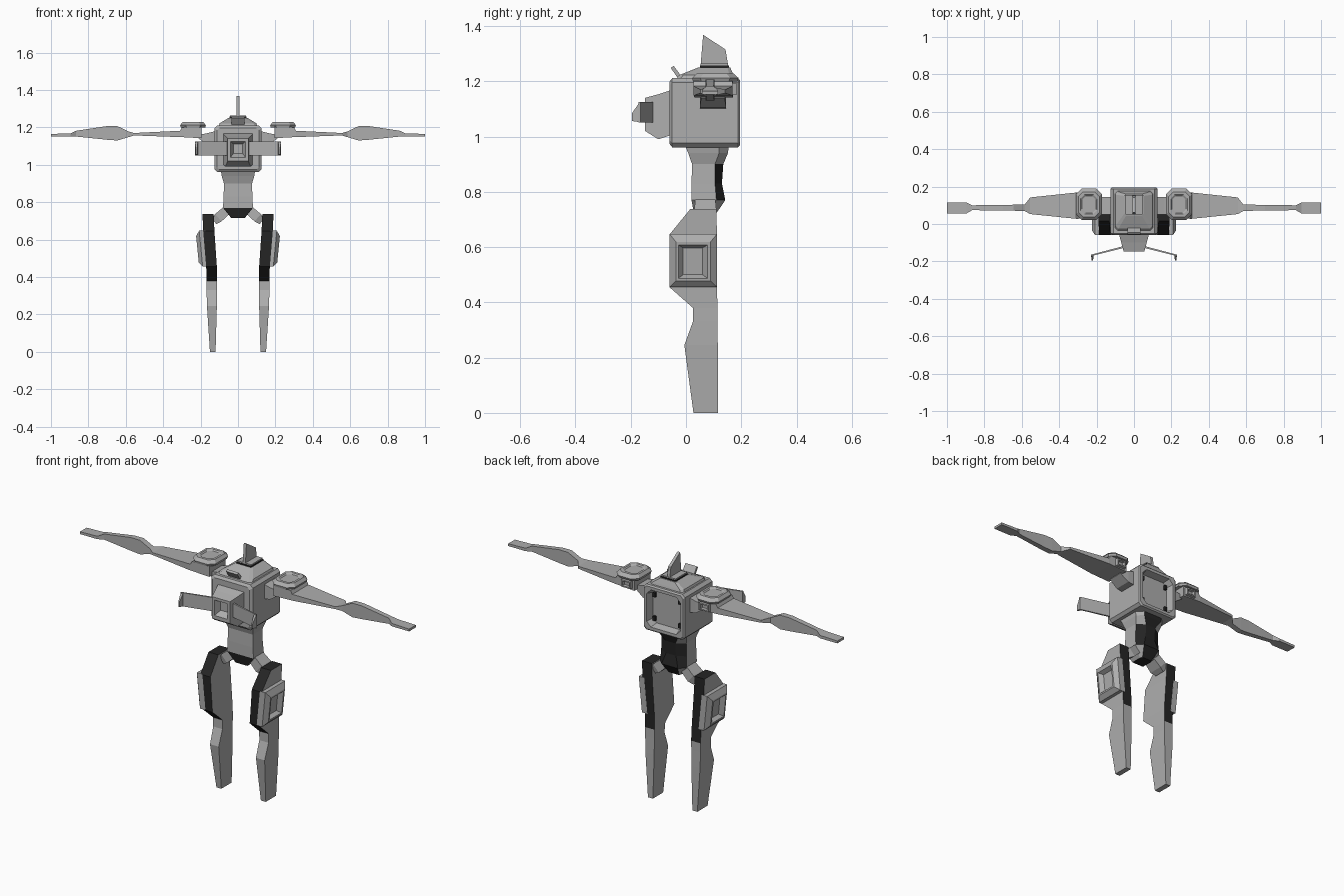
import bpy, bmesh, math
from mathutils import Matrix, Vector

if "Cube" in bpy.data.objects:
    bpy.data.objects.remove(bpy.data.objects["Cube"])


def material(name, v):
    m = bpy.data.materials.new(name)
    m.diffuse_color = (v, v, v, 1)
    m.use_nodes = True
    m.node_tree.nodes["Principled BSDF"].inputs["Base Color"].default_value = m.diffuse_color
    return m


GREY = material("armour grey", 0.42)
DARK = material("joint black", 0.018)


def rect(axis, pos, a0, a1, b0, b1, ch=0):
    """Rectangle ring (optionally with cut corners) across an axis."""
    if ch:
        p = [(a0 + ch, b0), (a1 - ch, b0), (a1, b0 + ch), (a1, b1 - ch),
             (a1 - ch, b1), (a0 + ch, b1), (a0, b1 - ch), (a0, b0 + ch)]
    else:
        p = [(a0, b0), (a1, b0), (a1, b1), (a0, b1)]
    i = "xyz".index(axis)
    return [Vector((*q[:i], pos, *q[i:])) for q in p]


def loft(name, rings, mirror=False, dark=None, mat=GREY, matrix=None):
    """Skin closed rings in order, cap both ends; dark(normal, centre) picks black faces."""
    bm = bmesh.new()
    for s in ((1, -1) if mirror else (1,)):
        vs = []
        for r in rings:
            pts = [matrix @ p if matrix else p for p in r]
            vs.append([bm.verts.new((p.x * s, p.y, p.z)) for p in pts])
        n = len(vs[0])
        for a, b in zip(vs, vs[1:]):
            for i in range(n):
                bm.faces.new((a[i], a[(i + 1) % n], b[(i + 1) % n], b[i]))
        bm.faces.new(vs[0])
        bm.faces.new(vs[-1])
    bmesh.ops.recalc_face_normals(bm, faces=bm.faces)
    bm.normal_update()
    if dark:
        for f in bm.faces:
            f.material_index = int(dark(f.normal, f.calc_center_median()))
    me = bpy.data.meshes.new(name)
    bm.to_mesh(me)
    bm.free()
    me.materials.append(mat)
    if dark:
        me.materials.append(DARK)
    ob = bpy.data.objects.new(name, me)
    bpy.context.collection.objects.link(ob)
    return ob


def box(name, x0, x1, y0, y1, z0, z1, **kw):
    return loft(name, [rect("z", z, x0, x1, y0, y1) for z in (z0, z1)], **kw)


# torso: boxy shell with a recessed back panel
def torso_ring(y, h, ch):
    return rect("y", y, -h, h, 1.086 - h, 1.086 + h, ch)


loft("torso", [torso_ring(-.06, .112, .012), torso_ring(-.05, .125, .015),
               torso_ring(.188, .125, .015), torso_ring(.195, .118, .015),
               torso_ring(.195, .102, .025), torso_ring(.155, .092, .022)])

# small dark latches in the corners of the back recess
for i, z in enumerate((1.02, 1.15)):
    box(f"back_latch_{i}", .07, .085, .15, .168, z - .012, z + .012, mirror=True, mat=DARK)

# head cap, seal, plate and fin
loft("top_cap", [rect("z", 1.205, -.105, .105, -.04, .178, .015),
                 rect("z", 1.222, -.098, .098, -.025, .172, .015),
                 rect("z", 1.25, -.052, .052, .045, .16, .01)])
box("fin_seal", -.045, .045, .05, .155, 1.249, 1.257, mat=DARK)
box("fin_plate", -.043, .043, .053, .152, 1.257, 1.264)
fin = [(.053, 1.26), (.152, 1.26), (.143, 1.315), (.062, 1.368)]
loft("top_fin", [[Vector((x, y, z)) for y, z in fin] for x in (-.008, .008)])

# sloped flap on the front of the cap
flap = [(-.025, 1.205), (-.012, 1.212), (-.045, 1.256), (-.055, 1.248)]
loft("front_flap", [[Vector((x, y, z)) for y, z in flap] for x in (-.035, .035)])

# snout with recessed square opening
loft("snout", [rect("y", -.055, -.08, .08, 1.005, 1.168),
               rect("y", -.1, -.068, .068, .99, 1.153),
               rect("y", -.148, -.055, .055, 1.02, 1.14),
               rect("y", -.148, -.04, .04, 1.04, 1.125),
               rect("y", -.115, -.025, .025, 1.06, 1.11)])

# thin swept side blades with hooked tips
loft("snout_blade", [rect("x", .055, -.128, -.118, 1.05, 1.125),
                     rect("x", .23, -.172, -.164, 1.05, 1.125)], mirror=True)
loft("blade_tip", [rect("y", -.168, .215, .23, 1.052, 1.124),
                   rect("y", -.195, .219, .226, 1.056, 1.085)], mirror=True)

# shoulder link, upper arm, pad
loft("shoulder_link", [rect("x", .12, .05, .145, 1.1, 1.18),
                       rect("x", .16, .05, .145, 1.105, 1.17),
                       rect("x", .21, .055, .14, 1.14, 1.16)], mirror=True)
loft("arm", [rect("x", .195, .03, .17, 1.142, 1.207),
             rect("x", .3, .028, .168, 1.148, 1.2),
             rect("x", .31, .028, .168, 1.148, 1.182),
             rect("x", .555, .053, .142, 1.157, 1.17),
             rect("x", .585, .07, .103, 1.148, 1.178),
             rect("x", .645, .071, .103, 1.13, 1.207),
             rect("x", .7, .072, .102, 1.134, 1.207),
             rect("x", .865, .074, .1, 1.151, 1.182),
             rect("x", .895, .057, .115, 1.152, 1.168),
             rect("x", 1.0, .057, .115, 1.152, 1.165)], mirror=True)
loft("shoulder_pad", [rect("z", 1.2, .175, .305, .025, .185, .03),
                      rect("z", 1.212, .172, .31, .022, .19, .03),
                      rect("z", 1.228, .185, .297, .038, .172, .025),
                      rect("z", 1.228, .197, .285, .053, .157, .02),
                      rect("z", 1.222, .203, .279, .06, .15, .02)], mirror=True)
loft("arm_vent", [rect("y", .16, .205, .27, 1.15, 1.195),
                  rect("y", .185, .21, .265, 1.153, 1.192),
                  rect("y", .185, .218, .257, 1.16, 1.185),
                  rect("y", .172, .222, .253, 1.163, 1.182)], mirror=True)


# waist: hourglass column, black spine and underside
def waist_ring(z, w, wb, y0, ym, y1):
    return [Vector((x, y, z)) for x, y in
            ((-w, y0), (w, y0), (w, ym), (wb, y1), (-wb, y1), (-w, ym))]


loft("waist", [waist_ring(.97, .092, .06, -.005, .12, .155),
               waist_ring(.94, .087, .055, .008, .12, .152),
               waist_ring(.9, .075, .03, .022, .105, .135),
               waist_ring(.83, .077, .03, .02, .105, .13),
               waist_ring(.77, .08, .05, .02, .11, .142),
               waist_ring(.715, .036, .03, .03, .09, .105)],
     dark=lambda n, c: n.y > .7 or (c.z < .76 and abs(n.x) < .5))

# angled hip joints
turn = Matrix.Translation((.083, 0, .737)) @ Matrix.Rotation(math.radians(42), 4, "Y")
loft("hip_joint", [rect("x", -.045, .035, .105, -.024, .024),
                   rect("x", .03, .03, .11, -.026, .026),
                   rect("x", .06, .04, .1, -.018, .018)], mirror=True, matrix=turn)

# legs: black front, back and top over the thigh
loft("leg", [rect("z", z, *r) for z, *r in (
    (.737, .13, .19, .015, .11), (.645, .126, .186, -.06, .112),
    (.455, .113, .17, -.06, .112), (.38, .111, .168, .025, .114),
    (.33, .112, .168, .025, .114), (.245, .113, .166, -.006, .115),
    (0, .12, .15, .027, .116))], mirror=True,
    dark=lambda n, c: c.z > .375 and abs(n.x) < .5)

# thigh guard: framed square with a sunken middle, leaning inward towards the knee
lean = Matrix.Shear("XY", 4, (0, 0))
lean[0][2] = .1
lean = Matrix.Translation((0, 0, .55)) @ lean @ Matrix.Translation((0, 0, -.55))
loft("thigh_guard", [rect("x", .165, -.06, .113, .455, .648),
                     rect("x", .198, -.06, .113, .455, .648),
                     rect("x", .217, -.036, .088, .478, .618),
                     rect("x", .217, -.028, .078, .487, .608),
                     rect("x", .195, -.01, .06, .5, .597)], mirror=True, matrix=lean)
